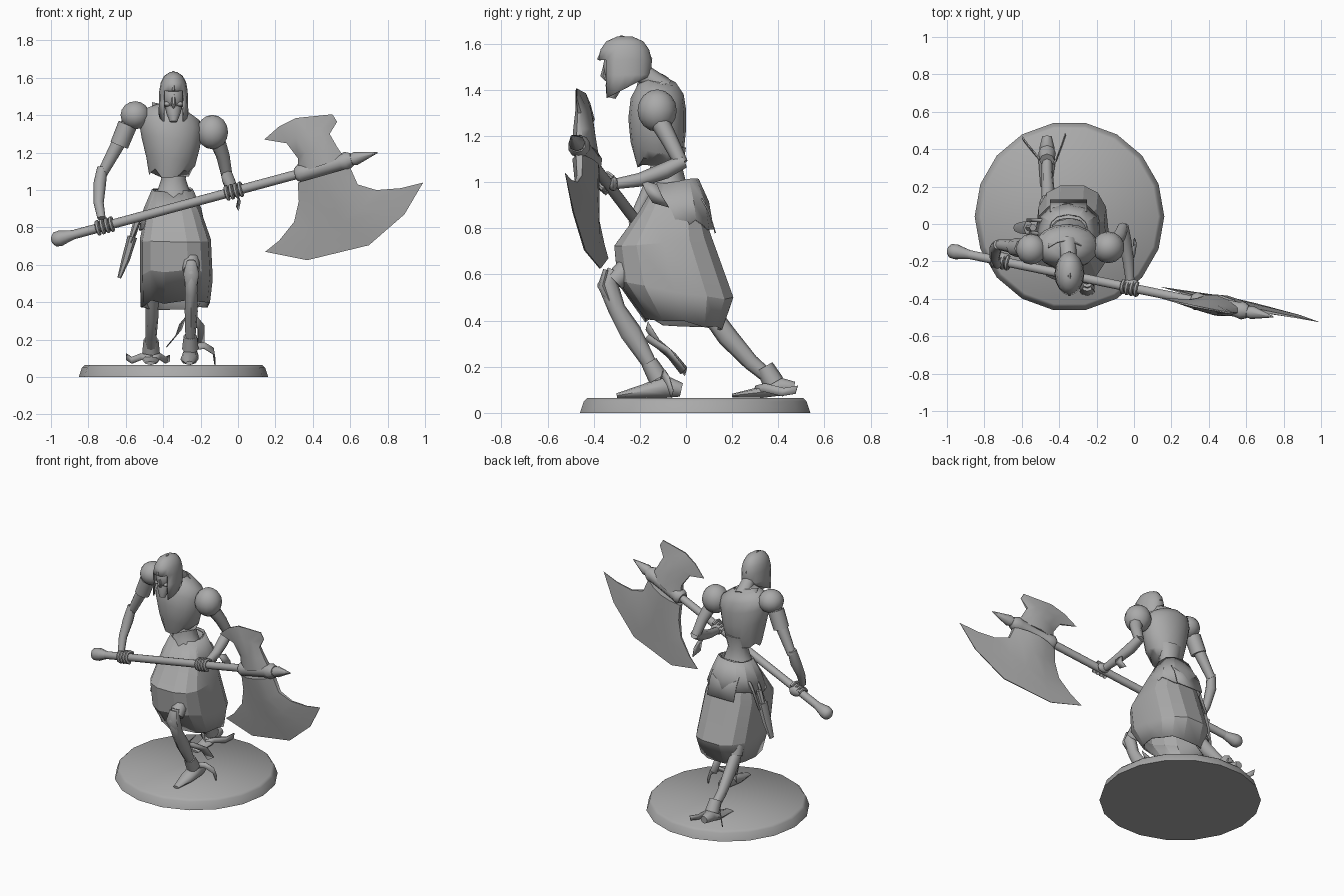
import bpy, bmesh, math, random
from mathutils import Vector

random.seed(4)
cube = bpy.data.objects.get("Cube")
if cube:
    bpy.data.objects.remove(cube)

grey = bpy.data.materials.new("plain grey")
grey.use_nodes = True
tone = (0.4, 0.4, 0.4, 1)
grey.diffuse_color = tone
grey.node_tree.nodes["Principled BSDF"].inputs["Base Color"].default_value = tone


def finish(name, bm, angle=55, thick=0):
    bmesh.ops.recalc_face_normals(bm, faces=bm.faces[:])
    mesh = bpy.data.meshes.new(name)
    bm.to_mesh(mesh)
    bm.free()
    mesh.materials.append(grey)
    obj = bpy.data.objects.new(name, mesh)
    bpy.context.collection.objects.link(obj)
    bpy.ops.object.select_all(action='DESELECT')
    obj.select_set(True)
    bpy.context.view_layer.objects.active = obj
    bpy.ops.object.shade_smooth_by_angle(angle=math.radians(angle))
    if thick:
        solid = obj.modifiers.new("thickness", 'SOLIDIFY')
        solid.thickness = thick
    return obj


def skin(rings, caps=True, closed=True):
    bm = bmesh.new()
    loops = [[bm.verts.new(p) for p in ring] for ring in rings]
    n = len(loops[0])
    for a, b in zip(loops, loops[1:]):
        for i in range(n if closed else n - 1):
            j = (i + 1) % n
            bm.faces.new((a[i], a[j], b[j], b[i]))
    if caps:
        bm.faces.new(loops[0])
        bm.faces.new(loops[-1])
    return bm


def bulge(value, power):
    return math.copysign(abs(value) ** power, value)


def oval(x, y, z, rx, ry, n, lean=0, tilt=0, ragged=0, power=1):
    ring = []
    for i in range(n):
        a = math.tau * i / n
        dx, dy = rx * bulge(math.cos(a), power), ry * bulge(math.sin(a), power)
        drop = random.uniform(-ragged, ragged)
        ring.append(Vector((x + dx, y + dy, z + lean * dx + tilt * dy + drop)))
    return ring


def tube(name, path, radii, n=8, ref=(1, 0, 0)):
    path = [Vector(p) for p in path]
    rings = []
    for i, p in enumerate(path):
        t = (path[min(i + 1, len(path) - 1)] - path[max(i - 1, 0)]).normalized()
        u = Vector(ref)
        u = (u - t * u.dot(t)).normalized()
        v = t.cross(u)
        r = radii[i]
        ru, rv = r if isinstance(r, tuple) else (r, r)
        turn = [math.tau * k / n for k in range(n)]
        rings.append([p + u * ru * math.cos(a) + v * rv * math.sin(a) for a in turn])
    return finish(name, skin(rings))


def ball(name, centre, size, n=12):
    bm = bmesh.new()
    bmesh.ops.create_uvsphere(bm, u_segments=n, v_segments=8, radius=1)
    for v in bm.verts:
        v.co = Vector(centre) + v.co * Vector(size)
    return finish(name, bm)


def ribbon(name, path, across):
    half = Vector(across) / 2
    rows = [(Vector(p) - half, Vector(p) + half) for p in path]
    return finish(name, skin(rows, False, False), thick=0.006)


# Round base
base = [oval(-.345, .04, z, r, r, 18) for z, r in ((0, .507), (.05, .49), (.065, .475))]
finish("base", skin(base))

# Breastplate, waist and neck
chest = [oval(-.365, -.12, 1.09, .11, .09, 16, ragged=.03)]
for z, y, rx, ry in ((1.15, -.125, .13, .115), (1.25, -.125, .155, .125), (1.34, -.12, .17, .12),
                     (1.4, -.11, .155, .1), (1.44, -.11, .08, .07)):
    chest.append(oval(-.36, y, z, rx, ry, 16, lean=-.18, tilt=-.2))
finish("breastplate", skin(chest))
waist = [oval(-.345, -.07, z, rx, ry, 12) for z, rx, ry in
         ((.9, .12, .1), (1.0, .085, .07), (1.06, .065, .055), (1.15, .09, .07))]
finish("waist", skin(waist))
tube("neck", [(-.36, -.1, 1.4), (-.35, -.17, 1.46), (-.345, -.25, 1.5)], [.055, .042, .035])
ribbon("collar_guard", [(-.46, -.1, 1.44), (-.41, -.07, 1.43), (-.35, -.06, 1.42), (-.28, -.09, 1.4)],
       (0, -.05, .06))

# Skull face
ball("skull", (-.345, -.275, 1.5), (.062, .085, .09))
tube("jaw", [(-.345, -.29, 1.47), (-.345, -.315, 1.41), (-.345, -.325, 1.365)],
     [(.05, .05), (.038, .035), (.02, .02)])
tube("nose", [(-.345, -.35, 1.51), (-.345, -.36, 1.46), (-.345, -.345, 1.44)], [.008, .013, .006], 6)
for side in (-1, 1):
    ball("cheekbone", (-.345 + side * .033, -.325, 1.46), (.02, .025, .014), 8)

# Open-faced helmet with a crest
head = [oval(-.345, -.265, 1.405, .08, .112, 16, tilt=.5)]
for z, rx, ry in ((1.465, .078, .115), (1.53, .076, .117), (1.575, .068, .105),
                  (1.61, .05, .08), (1.63, .02, .035)):
    head.append(oval(-.345, -.265, z, rx, ry, 16))
bm = skin(head)
gone = []
for f in bm.faces:
    c = f.calc_center_median()
    if (c.z < 1.52 and c.y < -.34) or len(f.verts) > 4 and c.z < 1.5:
        gone.append(f)
bmesh.ops.delete(bm, geom=gone, context='FACES')
finish("helmet", bm, thick=.008)
tube("helmet_crest", [(-.345, -.38, 1.53), (-.345, -.35, 1.59), (-.345, -.28, 1.63),
                      (-.345, -.2, 1.6), (-.345, -.15, 1.53)], [.008] * 5, 6)

# Shoulder armour
ball("right_shoulder_armour", (-.55, -.135, 1.4), (.08, .082, .075), 14)
ball("left_shoulder_armour", (-.137, -.125, 1.31), (.086, .085, .092), 14)

# Skirt, waist cloth and hanging flap
skirt = [oval(x, y, z, rx, ry, 14, 0, t, g, .75) for x, y, z, rx, ry, t, g in (
    (-.35, -.05, 1.0, .1, .085, .1, 0), (-.345, -.07, .88, .15, .14, .1, 0),
    (-.335, -.1, .74, .19, .215, .1, .005), (-.33, -.045, .53, .195, .255, -.15, .01),
    (-.335, -.01, .385, .185, .17, -.08, .015))]
finish("skirt", skin(skirt, False), 15, .008)
wrap = [oval(-.35, y, z, rx, ry, 12, 0, .1, g, .85) for y, z, rx, ry, g in (
    (-.04, 1.0, .11, .095, .01), (-.045, .9, .155, .145, 0), (-.05, .8, .18, .17, .03))]
finish("waist_cloth", skin(wrap, False), 20, .008)
ribbon("back_flap", [(-.35, .07, .93), (-.35, .1, .88), (-.35, .13, .78)], (.2, 0, 0))

# Legs: bent front leg and stretched back leg
tube("front_thigh", [(-.28, -.04, .84), (-.26, -.19, .69), (-.25, -.31, .57)], [.07, .055, .045])
tube("front_shin", [(-.25, -.315, .62), (-.25, -.34, .56), (-.25, -.3, .45), (-.25, -.24, .35),
                    (-.255, -.15, .2), (-.255, -.09, .12)],
     [.025, (.04, .045), (.032, .038), (.035, .047), (.026, .03), .028])
tube("front_knee_guard", [(-.25, -.345, .62), (-.25, -.362, .55), (-.25, -.32, .46)],
     [(.025, .014), (.042, .022), (.025, .012)])
tube("front_foot", [(-.255, -.02, .1), (-.255, -.09, .115), (-.26, -.18, .095), (-.26, -.3, .075)],
     [(.028, .03), (.045, .05), (.048, .03), (.02, .01)])
tube("back_thigh", [(-.42, -.02, .8), (-.44, .04, .62), (-.46, .12, .42)], [.08, .065, .045])
tube("back_shin", [(-.46, .1, .44), (-.46, .18, .33), (-.465, .28, .22), (-.465, .4, .12)],
     [(.035, .042), (.035, .045), (.03, .035), .028])
tube("back_foot", [(-.465, .47, .11), (-.465, .41, .115), (-.465, .33, .09), (-.47, .2, .075)],
     [(.025, .025), (.04, .04), (.045, .025), (.03, .008)])
tube("back_ankle_cuff", [(-.465, .34, .2), (-.465, .38, .13)], [.04, .047])
tube("front_ankle_cuff", [(-.255, -.16, .22), (-.255, -.12, .15)], [.036, .044])

# Trailing foot straps
strap = (0, .01, .035)
ribbon("front_strap", [(-.22, -.17, .38), (-.3, -.12, .3), (-.32, -.05, .24), (-.37, 0, .18)],
       (.03, .01, .035))
ribbon("front_strap", [(-.25, -.17, .33), (-.2, -.08, .27), (-.2, -.01, .18)], (.035, .02, .02))
ribbon("front_strap", [(-.25, -.11, .16), (-.18, -.1, .17), (-.13, -.08, .14), (-.12, -.06, .08)], strap)
ribbon("back_strap", [(-.47, .3, .1), (-.52, .36, .11), (-.57, .42, .09), (-.6, .46, .11)], strap)
ribbon("back_strap", [(-.46, .3, .1), (-.42, .34, .11), (-.39, .42, .09), (-.37, .48, .1)], strap)

# Dagger in its sheath on the right hip
tube("sheath", [(-.635, -.02, .53), (-.6, -.02, .63), (-.565, -.02, .75)],
     [(.01, .02), (.022, .035), (.026, .04)], 6)
tube("dagger_grip", [(-.565, -.02, .75), (-.54, -.02, .83)], [.016, .02], 6)
for y in (-.05, .02):
    ribbon("sheath_strap", [(-.47, y, .93), (-.52, y, .85), (-.575, y, .72)], (0, .02, 0))


# Long axe shaft
def on_shaft(x):
    return Vector((x, -.344 - .205 * x, .999 + .27 * x))


def along(*xs):
    return [on_shaft(x) for x in xs]


up = (0, 0, 1)
tube("axe_shaft", along(-.95, -.3, .3, .62), [.025] * 4, 10, up)
tube("axe_pommel", along(-.995, -.98, -.95, -.92, -.88), [.018, .038, .042, .034, .025], 10, up)
tube("axe_spike", along(.58, .63, .745), [.022, .036, .003], 8, up)
tube("axe_socket", along(.31, .33, .36, .55, .58, .61), [.035, .05, .045, .043, .05, .035], 10, up)


# Axe blades, thick at the shaft and thin at the edge
def blade(name, rows, halves):
    rings = []
    for row, half in zip(rows, halves):
        front, back = [], []
        for k, (x, z) in enumerate(row):
            s = on_shaft(x)
            y = s.y - .1 * (z - s.z)
            t = half * (.25, .8, 1, .8, .25)[k]
            front.append(Vector((x, y - t, z)))
            back.append(Vector((x, y + t, z)))
        rings.append(front + back[::-1])
    finish(name, skin(rings))


blade("great_blade", [
    [(.32, 1.04), (.39, 1.06), (.46, 1.08), (.53, 1.1), (.6, 1.12)],
    [(.325, .94), (.42, .93), (.5, .95), (.57, .97), (.64, 1.03)],
    [(.3, .83), (.41, .78), (.55, .83), (.66, .9), (.74, 1.0)],
    [(.22, .73), (.39, .7), (.63, .76), (.78, .88), (.87, 1.01)],
    [(.145, .67), (.37, .625), (.7, .705), (.89, .87), (.99, 1.04)]], (.055, .045, .025, .014, .003))
blade("small_blade", [
    [(.32, 1.1), (.38, 1.11), (.44, 1.13), (.5, 1.15), (.57, 1.17)],
    [(.32, 1.17), (.36, 1.2), (.42, 1.22), (.48, 1.23), (.53, 1.23)],
    [(.26, 1.25), (.31, 1.28), (.37, 1.31), (.44, 1.32), (.49, 1.3)],
    [(.14, 1.27), (.22, 1.34), (.31, 1.385), (.505, 1.405), (.53, 1.365)]], (.055, .045, .03, .004))

# Arms
tube("right_upper_arm", [(-.57, -.13, 1.38), (-.655, -.12, 1.22), (-.725, -.11, 1.09)], [.045, .036, .028])
tube("right_forearm", [(-.725, -.11, 1.12), (-.74, -.13, 1.03), (-.745, -.18, .93), (-.73, -.22, .85)],
     [.028, .034, .027, .022])
tube("right_arm_band", [(-.59, -.13, 1.35), (-.635, -.125, 1.24)], [.052, .05])
tube("left_upper_arm", [(-.12, -.13, 1.29), (-.08, -.07, 1.18), (-.06, -.02, 1.08)], [.045, .036, .03])
tube("left_forearm", [(-.06, -.01, 1.09), (-.05, -.09, 1.05), (-.03, -.2, 1.01), (-.02, -.32, .99)],
     [.03, .036, .03, .022], ref=up)
ribbon("left_arm_cloth", [(-.01, -.16, 1.0), (.01, -.14, .95), (0, -.11, .9)], (.01, .07, -.02))

# Hands with fingers curled round the shaft
axis = (on_shaft(1) - on_shaft(0)).normalized()
out = axis.cross(Vector(up)).normalized()
rise = out.cross(axis)
for side, x in (("right", -.71), ("left", -.02)):
    ball(side + "_palm", on_shaft(x) - out * .025, (.045, .022, .032), 8)
    for k in range(4):
        centre = on_shaft(x + .024 * (k - 1.5))
        curl = [math.radians(d) for d in range(150, -90, -45)]
        knuckles = [centre + (out * math.cos(a) + rise * math.sin(a)) * .035 for a in curl]
        tube(side + "_finger", knuckles, [.011] * len(knuckles), 6, axis)
